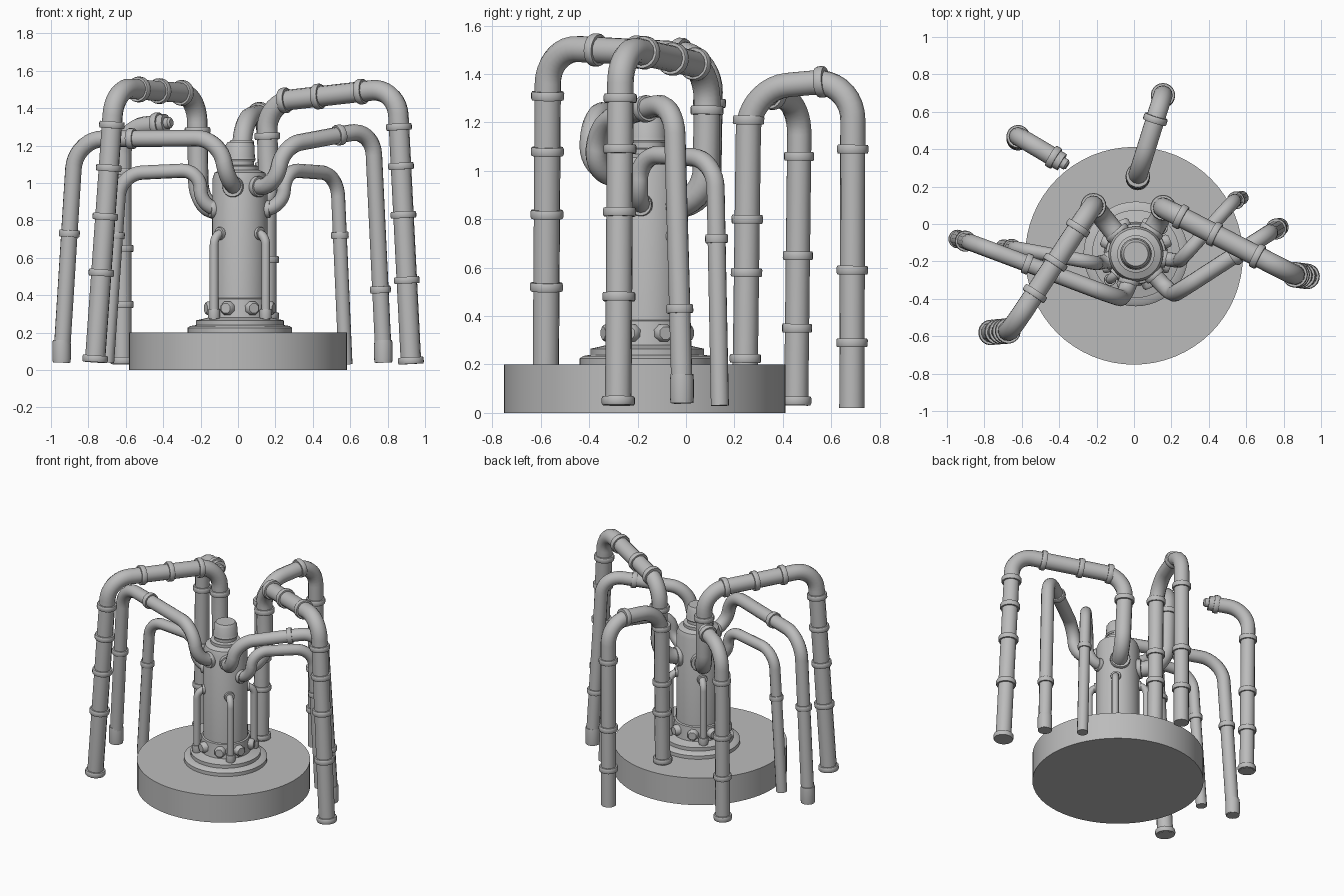
import bpy, bmesh, math
from mathutils import Vector, Matrix

cube = bpy.data.objects.get("Cube")
if cube:
    bpy.data.objects.remove(cube, do_unlink=True)

GREY = (0.5, 0.5, 0.5, 1)
metal = bpy.data.materials.new("plain grey metal")
metal.use_nodes = True
metal.diffuse_color = GREY
metal.node_tree.nodes["Principled BSDF"].inputs["Base Color"].default_value = GREY

AXIS = Vector((0.01, -0.16, 0))      # centre line of the column
UP = Vector((0, 0, 1))


def add_object(name, mesh, angle=40):
    mesh.materials.clear()
    mesh.materials.append(metal)
    obj = bpy.data.objects.new(name, mesh)
    bpy.context.collection.objects.link(obj)
    bpy.ops.object.select_all(action="DESELECT")
    obj.select_set(True)
    bpy.context.view_layer.objects.active = obj
    bpy.ops.object.shade_smooth_by_angle(angle=math.radians(angle))
    return obj


def lathe(name, profile, origin, direction=UP, sides=32):
    """Closed solid turned from (radius, height) pairs around a direction."""
    bm = bmesh.new()
    rings = []
    for r, h in profile:
        rings.append([bm.verts.new((r * math.cos(a), r * math.sin(a), h))
                      for a in (math.tau * i / sides for i in range(sides))])
    for low, high in zip(rings, rings[1:]):
        for i in range(sides):
            j = (i + 1) % sides
            bm.faces.new((low[i], low[j], high[j], high[i]))
    bm.faces.new(rings[0][::-1])
    bm.faces.new(rings[-1])
    turn = UP.rotation_difference(Vector(direction)).to_matrix().to_4x4()
    bm.transform(Matrix.Translation(origin) @ turn)
    mesh = bpy.data.meshes.new(name)
    bm.to_mesh(mesh)
    bm.free()
    return add_object(name, mesh)


def rounded(corners, bend, steps=9):
    """Polyline through the corners with each inner corner turned into an elbow."""
    path = [corners[0]]
    for a, b, c in zip(corners, corners[1:], corners[2:]):
        cut = min(bend, 0.49 * (a - b).length if a != corners[0] else 0.8 * (a - b).length,
                  0.49 * (c - b).length)
        p, q = b + (a - b).normalized() * cut, b + (c - b).normalized() * cut
        h1, h2 = p.lerp(b, 0.55), q.lerp(b, 0.55)
        for i in range(steps + 1):
            t = i / steps
            s = 1 - t
            path.append(p * s**3 + h1 * 3 * s * s * t + h2 * 3 * s * t * t + q * t**3)
    path.append(corners[-1])
    return path


def tube(name, path, radius):
    curve = bpy.data.curves.new(name, "CURVE")
    curve.dimensions = "3D"
    curve.bevel_depth = radius
    curve.bevel_resolution = 4
    curve.use_fill_caps = True
    spline = curve.splines.new("POLY")
    spline.points.add(len(path) - 1)
    for point, co in zip(spline.points, path):
        point.co = (*co, 1)
    temp = bpy.data.objects.new(name + "_path", curve)
    bpy.context.collection.objects.link(temp)
    bpy.context.view_layer.update()
    mesh = bpy.data.meshes.new_from_object(temp.evaluated_get(bpy.context.evaluated_depsgraph_get()))
    bpy.data.objects.remove(temp, do_unlink=True)
    return add_object(name, mesh, 50)


def collar(name, at, direction, r, half=0.018, grow=1.25):
    w = r * grow
    lathe(name, [(r * 0.9, -half), (w * 0.95, -half), (w, -half * 0.6),
                 (w, half * 0.6), (w * 0.95, half), (r * 0.9, half)], at, direction, 20)


def pipe(name, corners, radius, bend, collars):
    """Bent pipe; collars are (segment, axis, coordinate) positions on straight runs."""
    corners = [Vector(c) for c in corners]
    tube(name, rounded(corners, bend), radius)
    for n, (seg, axis, value) in enumerate(collars):
        a, b = corners[seg], corners[seg + 1]
        t = (value - a[axis]) / (b[axis] - a[axis])
        collar(f"{name}_collar_{n + 1}", a.lerp(b, t), (b - a).normalized(), radius)


X, Y, Z = range(3)

# Round base and stepped column
lathe("base_disc", [(0.582, 0), (0.582, 0.2)], (0, -0.17, 0), sides=64)
lathe("column_plinth", [(0.28, 0.19), (0.28, 0.225), (0.265, 0.235), (0.235, 0.24), (0.235, 0.265),
                        (0.19, 0.275), (0.17, 0.28), (0.16, 0.38), (0.148, 0.385)], AXIS, sides=48)
lathe("column", [(0.15, 0.25), (0.147, 1.02), (0.135, 1.055), (0.1, 1.07), (0.1, 1.09),
                 (0.075, 1.095), (0.075, 1.12)], AXIS, sides=48)
lathe("column_cap", [(0.08, 1.115), (0.085, 1.125), (0.08, 1.14), (0.078, 1.2),
                     (0.065, 1.22)], AXIS)

# Bolts around the foot of the column
for i in range(8):
    a = math.radians(22.5 + 45 * i)
    out = Vector((math.cos(a), math.sin(a), 0))
    lathe(f"bolt_{i + 1}", [(0.038, 0.13), (0.038, 0.185), (0.028, 0.198)],
          AXIS + UP * 0.33, out, 8)

# Four thin drain pipes hugging the column
for i in range(4):
    a = math.radians(45 + 90 * i)
    out = Vector((math.cos(a), math.sin(a), 0))
    spot = lambda r, z: AXIS + out * r + UP * z
    pipe(f"drain_pipe_{i + 1}", [spot(0.12, 0.73), spot(0.195, 0.73), spot(0.195, 0.26)], 0.024, 0.06, [])
    collar(f"drain_pipe_flange_{i + 1}", spot(0.15, 0.73), out, 0.028, 0.01)
    collar(f"drain_pipe_foot_{i + 1}", spot(0.195, 0.3), UP, 0.026, 0.025)

# Wide pipes arching high over the column
pipe("wide_pipe_right",
     [(-0.06, -0.1, 0.86), (-0.21, 0.09, 0.86), (-0.22, 0.1, 1.475), (-0.66, -0.57, 1.51), (-0.765, -0.58, 0.04)],
     0.055, 0.15, [(1, Z, 1.28), (2, X, -0.3), (2, X, -0.42), (2, X, -0.53), (3, Z, 1.31), (3, Z, 1.08),
                   (3, Z, 0.82), (3, Z, 0.52), (3, Z, 0.06)])
pipe("wide_pipe_left",
     [(0.06, -0.1, 0.86), (0.17, 0.08, 0.86), (0.15, 0.09, 1.43), (0.85, -0.27, 1.51), (0.925, -0.28, 0.04)],
     0.055, 0.15, [(1, Z, 1.25), (2, X, 0.25), (2, X, 0.43), (2, X, 0.66), (3, Z, 1.3), (3, Z, 1.09),
                   (3, Z, 0.83), (3, Z, 0.48), (3, Z, 0.05)])
pipe("wide_pipe_back",
     [(0.02, 0.245, 0.2), (0.02, 0.26, 1.34), (0.155, 0.69, 1.38), (0.155, 0.685, 0.02)],
     0.052, 0.17, [(0, Z, 0.225), (0, Z, 0.58), (0, Z, 0.8), (0, Z, 1.21), (1, Y, 0.56),
                   (2, Z, 1.09), (2, Z, 0.59), (2, Z, 0.29)])
pipe("wide_pipe_cut_short",
     [(-0.385, 0.33, 1.32), (-0.62, 0.47, 1.29), (-0.62, 0.455, 0.03)],
     0.05, 0.14, [(0, X, -0.43), (1, Z, 1.06), (1, Z, 0.65), (1, Z, 0.35), (1, Z, 0.05)])
lathe("pipe_end_plug", [(0.03, 0), (0.03, 0.025), (0.02, 0.035)],
      (-0.385, 0.33, 1.32), Vector((0.235, -0.14, 0.03)).normalized(), 16)

# Medium pipes leaving the front of the column
pipe("medium_pipe_right",
     [(0, -0.23, 0.98), (-0.05, -0.4, 0.98), (-0.1, -0.39, 1.24), (-0.87, -0.1, 1.235), (-0.945, -0.08, 0.04)],
     0.045, 0.16, [(2, X, -0.57), (3, Z, 0.73)])
pipe("medium_pipe_left",
     [(0.07, -0.23, 0.98), (0.2, -0.38, 0.98), (0.24, -0.36, 1.2), (0.72, -0.05, 1.29), (0.78, -0.015, 0.04)],
     0.045, 0.14, [(2, X, 0.54), (3, Z, 0.43)])
collar("medium_foot_sleeve_right", (-0.943, -0.08, 0.1), UP, 0.045, 0.06, 1.1)
collar("medium_foot_sleeve_left", (0.777, -0.017, 0.1), UP, 0.045, 0.06, 1.1)

# Narrow pipes leaving the sides of the column
pipe("narrow_pipe_right",
     [(-0.06, -0.18, 0.86), (-0.2, -0.21, 0.86), (-0.2, -0.21, 1.07), (-0.63, -0.13, 1.05), (-0.7, -0.12, 0.04)],
     0.038, 0.12, [(3, Z, 0.72)])
pipe("narrow_pipe_left",
     [(0.08, -0.17, 0.86), (0.24, -0.2, 0.86), (0.25, -0.19, 1.07), (0.53, 0.12, 1.05), (0.575, 0.14, 0.03)],
     0.038, 0.12, [(3, Z, 0.72)])

# Flanges where the pipes meet the column
for n, (x, y, z, r) in enumerate([(-0.05, -0.4, 0.98, 0.045), (0.2, -0.38, 0.98, 0.045),
                                  (-0.2, -0.21, 0.86, 0.038), (0.24, -0.2, 0.86, 0.038),
                                  (-0.21, 0.09, 0.86, 0.055), (0.17, 0.08, 0.86, 0.055)]):
    out = (Vector((x, y, 0)) - AXIS).normalized()
    collar(f"column_flange_{n + 1}", AXIS + out * 0.15 + UP * z, out, r, 0.015)
